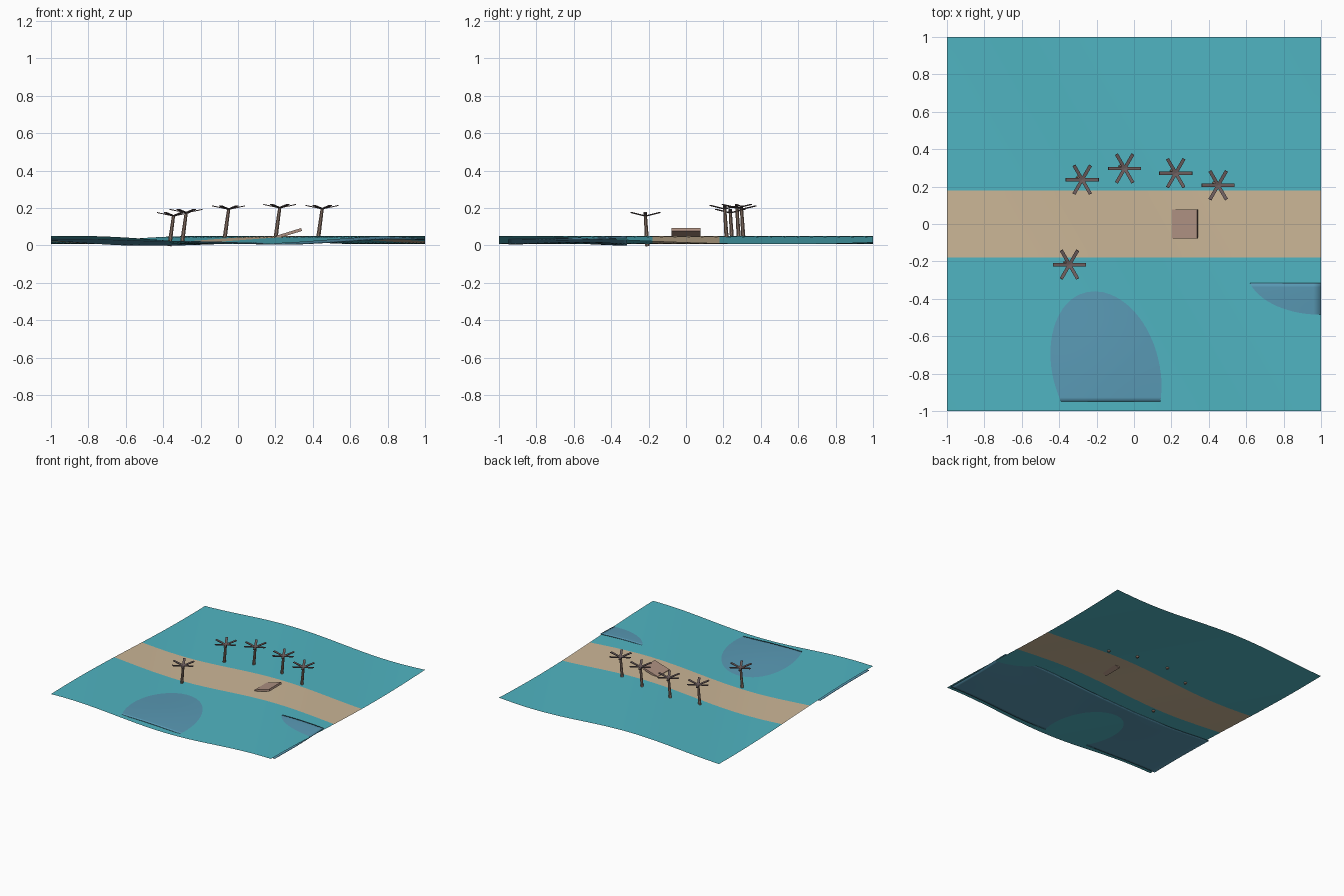
import bpy, bmesh, math
from mathutils import Vector, Matrix

if "Cube" in bpy.data.objects:
    bpy.data.objects.remove(bpy.data.objects["Cube"])


def material(name, color):
    m = bpy.data.materials.new(name)
    m.diffuse_color = (*color, 1)
    m.use_nodes = True
    m.node_tree.nodes["Principled BSDF"].inputs["Base Color"].default_value = m.diffuse_color
    return m


TEAL = material("teal_water", (0.08, 0.46, 0.54))
SAND = material("sand", (0.60, 0.47, 0.31))
BLUE = material("blue_water", (0.10, 0.32, 0.46))
BARK = material("bark", (0.32, 0.22, 0.17))
LEAF = material("frond", (0.15, 0.11, 0.11))
WOOD = material("wood", (0.42, 0.28, 0.22))


def finish(name, bm, mat, smooth=False):
    me = bpy.data.meshes.new(name)
    bm.to_mesh(me)
    bm.free()
    me.materials.append(mat)
    for p in me.polygons:
        p.use_smooth = smooth
    ob = bpy.data.objects.new(name, me)
    bpy.context.collection.objects.link(ob)
    return ob


def wave(x, y):
    return 0.028 + 0.022 * math.cos(3.5 * (x - 0.25) + 2.0 * (y - 0.2))


def swell(x, y):
    # second water layer: lies under the sea, rising through it in two places
    q1 = ((x + 0.15 + 0.15 * (y + 0.78)) / 0.29) ** 2 + ((y + 0.78) / 0.42) ** 2
    q2 = ((x - 1.0) / 0.395) ** 2 + ((y + 0.25) / 0.235) ** 2
    lift = 0.5 ** q1 + 0.5 ** q2
    return max(0.004, wave(x, y) - 0.014 + 0.028 * lift)


def sheet(name, y0, y1, ny, func, mat, thickness=0):
    bm = bmesh.new()
    nx = 48
    rows = []
    for j in range(ny + 1):
        y = y0 + (y1 - y0) * j / ny
        rows.append([bm.verts.new((-1 + 2 * i / nx, y, func(-1 + 2 * i / nx, y)))
                     for i in range(nx + 1)])
    for a, b in zip(rows, rows[1:]):
        for i in range(nx):
            bm.faces.new((a[i], a[i + 1], b[i + 1], b[i]))
    ob = finish(name, bm, mat, True)
    if thickness:
        mod = ob.modifiers.new("thickness", 'SOLIDIFY')
        mod.thickness = thickness
        mod.offset = -1
    return ob


# Rippled ground: sea on both sides of the sand strip
sheet("front_sea", -1, -0.18, 24, wave, TEAL)
sheet("sand_strip", -0.18, 0.18, 10, wave, SAND)
sheet("back_sea", 0.18, 1, 24, wave, TEAL)
sheet("deep_water", -0.95, -0.315, 28, swell, BLUE, 0.004)


# Tilted board half sunk in the sand
def box(bm, size, mat):
    bmesh.ops.create_cube(bm, size=1, matrix=mat @ Matrix.Diagonal((*size, 1)))


bm = bmesh.new()
box(bm, (0.14, 0.155, 0.016),
    Matrix.Translation((0.273, 0, 0.064)) @ Matrix.Rotation(math.radians(-17), 4, 'Y'))
finish("tilted_board", bm, WOOD)


# Palms: leaning tapered trunk with six raised fronds
def palm(index, x, y):
    base = Vector((x - 0.022, y + 0.01, wave(x, y) - 0.01))
    top = Vector((x, y, wave(x, y) + 0.15))
    axis = top - base
    bm = bmesh.new()
    bmesh.ops.create_cone(
        bm, cap_ends=True, segments=8, radius1=0.012, radius2=0.009, depth=axis.length,
        matrix=Matrix.Translation((base + top) / 2) @ axis.to_track_quat('Z', 'Y').to_matrix().to_4x4())
    finish(f"palm_trunk_{index}", bm, BARK)

    bm = bmesh.new()
    for k in range(6):
        m = (Matrix.Translation(top) @ Matrix.Rotation(k * math.pi / 3, 4, 'Z')
             @ Matrix.Rotation(math.radians(-12), 4, 'Y') @ Matrix.Translation((0.045, 0, 0)))
        box(bm, (0.09, 0.018, 0.005), m)
    finish(f"palm_fronds_{index}", bm, LEAF)


for n, (px, py) in enumerate([(-0.345, -0.217), (-0.277, 0.237), (-0.05, 0.297),
                              (0.223, 0.272), (0.45, 0.207)], 1):
    palm(n, px, py)
